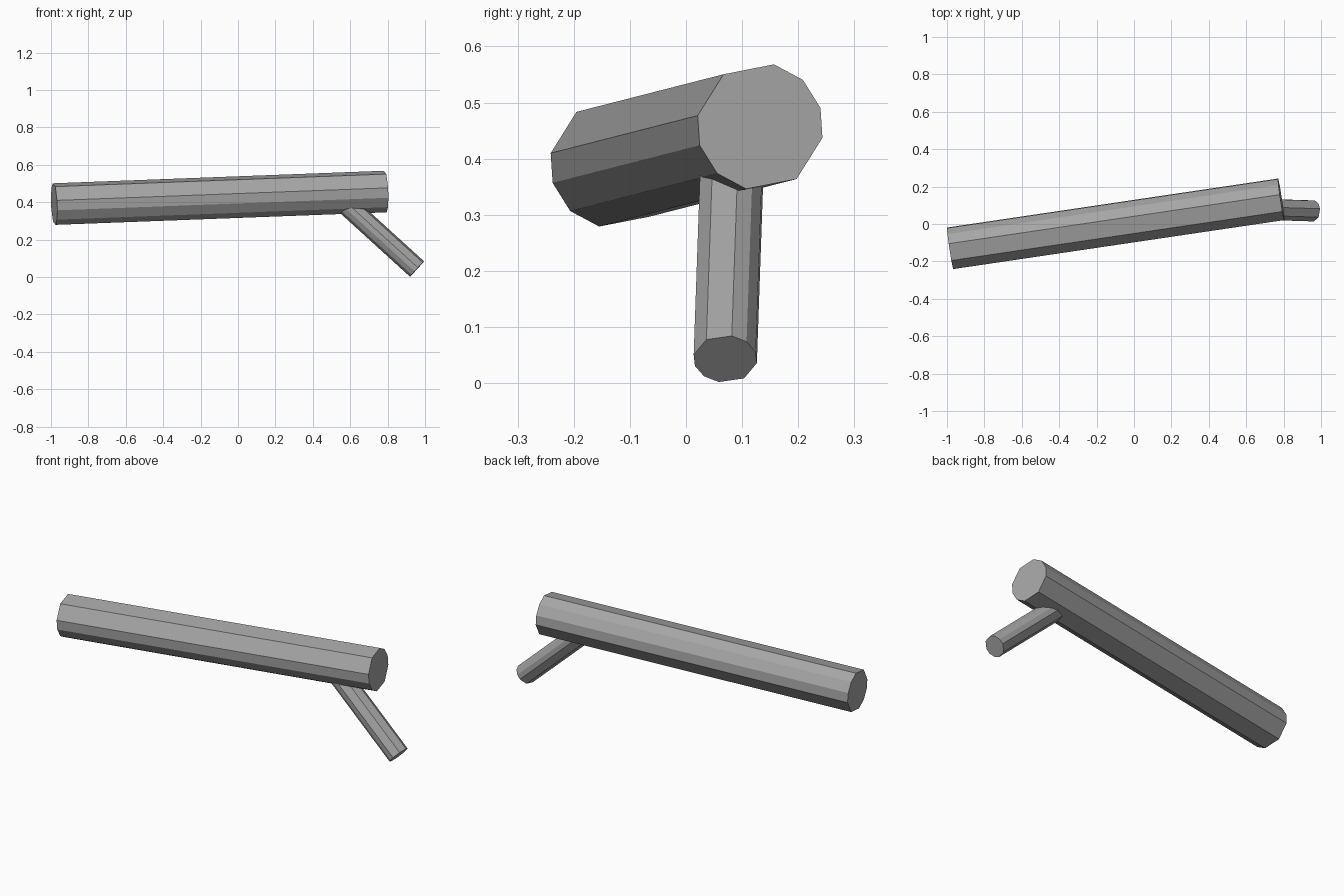
import bpy, bmesh, math
from mathutils import Vector

if "Cube" in bpy.data.objects:
    bpy.data.objects.remove(bpy.data.objects["Cube"])

# Single wood-grey material
grey = bpy.data.materials.new("grey")
grey.diffuse_color = (0.38, 0.38, 0.38, 1)
grey.use_nodes = True
grey.node_tree.nodes["Principled BSDF"].inputs["Base Color"].default_value = grey.diffuse_color

# Uneven faceted cross-section: corner angles in degrees, half a turn repeated
HALF = (17, 47, 77, 125, 170)
ANGLES = [a + turn for turn in (0, 180) for a in HALF]


def faceted_rod(name, start, end, radius):
    """Straight rod with flat caps square to its axis."""
    start, end = Vector(start), Vector(end)
    axis = (end - start).normalized()
    side = Vector((0, 0, 1)).cross(axis).normalized()
    up = axis.cross(side)
    bm = bmesh.new()
    rings = []
    for centre in (start, end):
        rings.append([bm.verts.new(centre + radius * (
            side * math.cos(math.radians(a)) + up * math.sin(math.radians(a))))
            for a in ANGLES])
    a, b = rings
    n = len(ANGLES)
    for i in range(n):
        j = (i + 1) % n
        bm.faces.new((a[i], a[j], b[j], b[i]))
    bm.faces.new(a)
    bm.faces.new(b)
    bmesh.ops.recalc_face_normals(bm, faces=bm.faces)
    mesh = bpy.data.meshes.new(name)
    bm.to_mesh(mesh)
    bm.free()
    mesh.materials.append(grey)
    obj = bpy.data.objects.new(name, mesh)
    bpy.context.collection.objects.link(obj)
    return obj


# Long thick trunk, slightly tilted and turned
faceted_rod("trunk", (-0.983, -0.130, 0.390), (0.787, 0.132, 0.457), 0.114)

# Thin side branch reaching down to the ground, its root buried in the trunk
faceted_rod("branch", (0.580, 0.082, 0.386), (0.957, 0.070, 0.043), 0.057)
